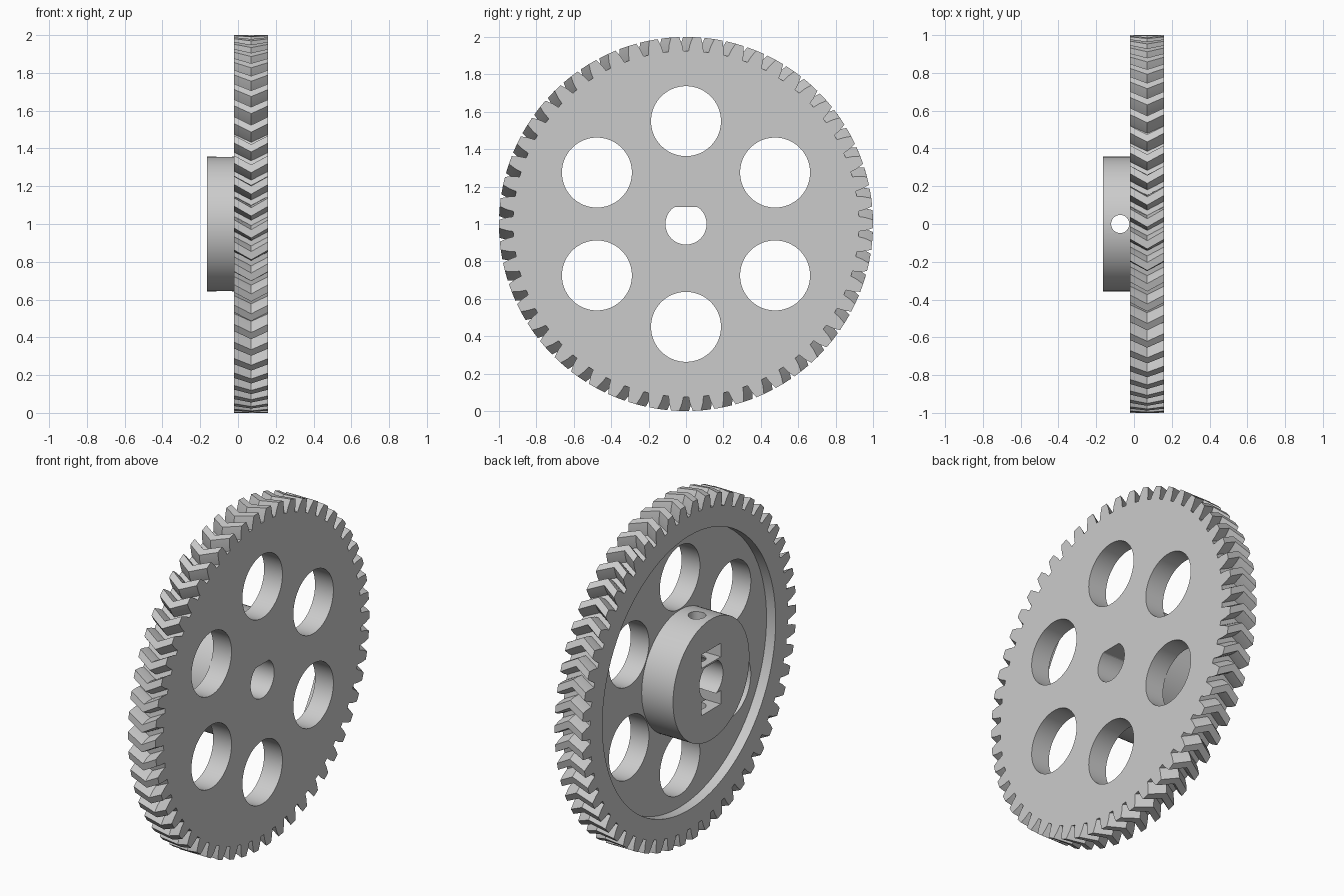
import bpy, bmesh, math
from mathutils import Matrix, Vector

cube = bpy.data.objects.get("Cube")
if cube:
    bpy.data.objects.remove(cube, do_unlink=True)

TEETH, TIP_R, ROOT_R = 54, 1.0, 0.925
TWIST = 0.052                       # herringbone advance at mid thickness
FACE_L, FACE_R, WEB_L, HUB_L = -0.02, 0.16, 0.04, -0.165
BORE_R, BORE_FLAT = 0.11, 0.09

grey = bpy.data.materials.new("plain grey")
grey.use_nodes = True
grey.diffuse_color = (0.6, 0.6, 0.6, 1)
grey.node_tree.nodes["Principled BSDF"].inputs["Base Color"].default_value = (0.6, 0.6, 0.6, 1)


def add_object(name, bm):
    bmesh.ops.recalc_face_normals(bm, faces=bm.faces)
    mesh = bpy.data.meshes.new(name)
    bm.to_mesh(mesh)
    bm.free()
    mesh.materials.append(grey)
    obj = bpy.data.objects.new(name, mesh)
    bpy.context.collection.objects.link(obj)
    return obj


def cylinder(name, radius, x0, x1, y=0, z=1, flat=None):
    """Cylinder along x, with an optional flat on its upper side."""
    bm = bmesh.new()
    bmesh.ops.create_cone(bm, cap_ends=True, segments=96, radius1=radius, radius2=radius,
                          depth=x1 - x0, matrix=Matrix.Rotation(math.pi / 2, 4, "Y"))
    for v in bm.verts:
        if flat is not None:
            v.co.z = min(v.co.z, flat)
        v.co += Vector(((x0 + x1) / 2, y, z))
    return add_object(name, bm)


def box(name, x0, x1, width, z0, z1):
    bm = bmesh.new()
    bmesh.ops.create_cube(bm, size=1)
    for v in bm.verts:
        v.co = Vector(((x0 + x1) / 2 + v.co.x * (x1 - x0), v.co.y * width,
                       (z0 + z1) / 2 + v.co.z * (z1 - z0)))
    return add_object(name, bm)


def cut(target, cutters):
    for c in cutters:
        c.hide_render = True
        mod = target.modifiers.new("cut", "BOOLEAN")
        mod.operation, mod.solver, mod.object = "DIFFERENCE", "EXACT", c
        bpy.context.view_layer.objects.active = target
        bpy.ops.object.modifier_apply(modifier=mod.name)
        bpy.data.objects.remove(c, do_unlink=True)


def bore_cutter():
    return cylinder("bore_cutter", BORE_R, -0.4, 0.4, flat=BORE_FLAT)


# Herringbone toothed disc: three copies of the tooth outline, the middle one turned
pitch = math.tau / TEETH
tooth = [(-0.043, ROOT_R), (-0.036, 0.96), (-0.022, TIP_R),
         (0.022, TIP_R), (0.036, 0.96), (0.043, ROOT_R)]
bm = bmesh.new()
rings = []
for x, turn in ((FACE_L, 0), ((FACE_L + FACE_R) / 2, TWIST), (FACE_R, 0)):
    ring = []
    for i in range(TEETH):
        for offset, r in tooth:
            a = math.pi / 2 + (i + 0.5) * pitch + offset + turn
            ring.append(bm.verts.new((x, r * math.cos(a), 1 + r * math.sin(a))))
    rings.append(ring)
for a, b in zip(rings, rings[1:]):
    for i in range(len(a)):
        j = (i + 1) % len(a)
        bm.faces.new((a[i], a[j], b[j], b[i]))
bm.faces.new(rings[0])
bm.faces.new(rings[-1])
wheel = add_object("gear_wheel", bm)

# Recess on the hub side, six lightening holes and the shaft bore
holes = []
for i in range(6):
    a = math.pi / 2 + i * math.tau / 6
    holes.append(cylinder("hole_cutter", 0.187, -0.3, 0.3,
                          0.55 * math.cos(a), 1 + 0.55 * math.sin(a)))
cut(wheel, [cylinder("recess_cutter", 0.81, -0.3, WEB_L)] + holes + [bore_cutter()])

# Hub with bore, two nut slots and a set screw hole right through
hub = cylinder("hub", 0.357, HUB_L, WEB_L + 0.002)
bm = bmesh.new()
bmesh.ops.create_cone(bm, cap_ends=True, segments=48, radius1=0.048, radius2=0.048,
                      depth=1, matrix=Matrix.Translation((-0.073, 0, 1)))
screw_cutter = add_object("screw_cutter", bm)
slots = [box("slot_cutter", HUB_L - 0.1, -0.01, 0.18, 1 + z, 1 + z + 0.08)
         for z in (0.1, -0.18)]
cut(hub, [bore_cutter()] + slots + [screw_cutter])

# Smooth the round walls and keep every edge crisp
for obj in (wheel, hub):
    bpy.ops.object.select_all(action="DESELECT")
    obj.select_set(True)
    bpy.context.view_layer.objects.active = obj
    bpy.ops.object.shade_smooth_by_angle(angle=math.radians(12))
